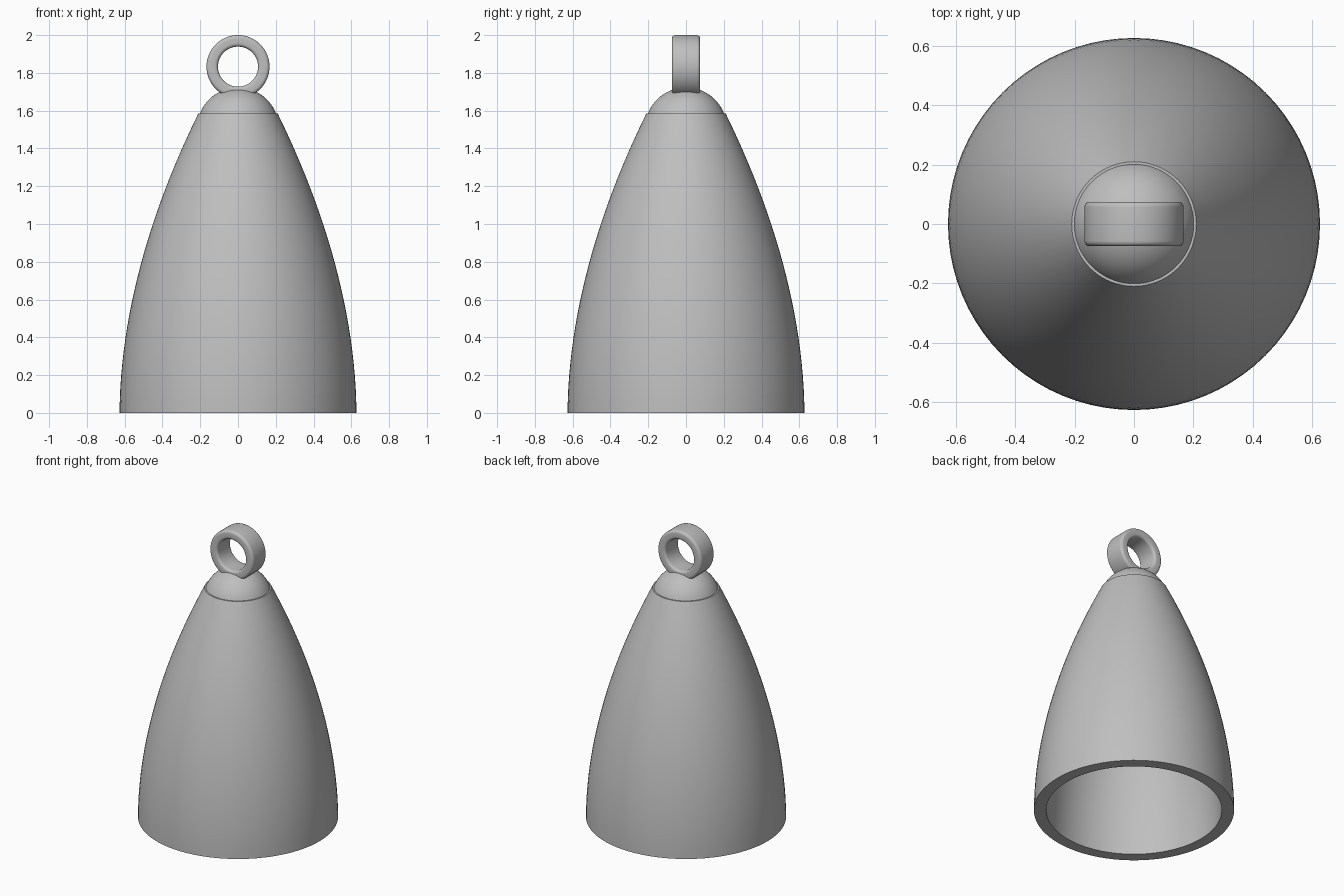
import bpy, bmesh, math
from mathutils import Matrix

cube = bpy.data.objects.get("Cube")
if cube:
    bpy.data.objects.remove(cube, do_unlink=True)

GREY = (0.52, 0.52, 0.52, 1.0)
grey = bpy.data.materials.new("plain grey")
grey.use_nodes = True
grey.diffuse_color = GREY
grey.node_tree.nodes["Principled BSDF"].inputs["Base Color"].default_value = GREY


def lathe(name, profile, segments, closed, transform=Matrix()):
    """Spin an (r, z) profile round the z axis, then place it."""
    bm = bmesh.new()
    verts = [bm.verts.new((r, 0, z)) for r, z in profile]
    pairs = list(zip(verts, verts[1:]))
    if closed:
        pairs.append((verts[-1], verts[0]))
    edges = [bm.edges.new(p) for p in pairs]
    bmesh.ops.spin(bm, geom=verts + edges, cent=(0, 0, 0), axis=(0, 0, 1),
                   angle=math.tau, steps=segments)
    bmesh.ops.remove_doubles(bm, verts=bm.verts, dist=0.0001)
    bm.transform(transform)
    bmesh.ops.recalc_face_normals(bm, faces=bm.faces)
    mesh = bpy.data.meshes.new(name)
    bm.to_mesh(mesh)
    bm.free()
    mesh.materials.append(grey)
    obj = bpy.data.objects.new(name, mesh)
    bpy.context.collection.objects.link(obj)
    bpy.ops.object.select_all(action='DESELECT')
    obj.select_set(True)
    bpy.context.view_layer.objects.active = obj
    bpy.ops.object.shade_smooth_by_angle(angle=math.radians(35))
    return obj


# Hollow bell body: a bowed outer wall with a parallel inner wall
TOP, STEPS, WALL = 1.585, 24, 0.077


def bow(z):
    return 0.627 - 0.417 * (z / TOP) ** 1.87


heights = [TOP * i / STEPS for i in range(STEPS + 1)]
outer = [(bow(z), z) for z in heights]
inner = [(bow(z) - WALL, z) for z in reversed(heights)]
lathe("bell_body", outer + inner, 80, True)

# Domed cap plugging the top of the body
R, CENTRE = 0.216, 1.507
dome = []
for i in range(15):
    a = math.radians(20 + 70 * i / 14)
    dome.append((R * math.cos(a), CENTRE + R * math.sin(a)))
dome[-1] = (0, CENTRE + R)
base_z = dome[0][1]
lathe("domed_cap", [(0, base_z - 0.06), (dome[0][0] - 0.04, base_z - 0.06)] + dome, 64, False)

# Hanging ring: a wide band with rounded edges, hole facing the front
IN, OUT, HALF, ROUND = 0.106, 0.167, 0.075, 0.018
band = []
corners = [(OUT, HALF, 0), (IN, HALF, 90), (IN, -HALF, 180), (OUT, -HALF, 270)]
for r, z, start in corners:
    cr = r - math.copysign(ROUND, r - (IN + OUT) / 2)
    cz = z - math.copysign(ROUND, z)
    for k in range(6):
        a = math.radians(start + 18 * k)
        band.append((cr + ROUND * math.cos(a), cz + ROUND * math.sin(a)))
lathe("hanging_ring", band, 64, True,
      Matrix.Translation((0, 0, 2 - OUT)) @ Matrix.Rotation(math.pi / 2, 4, 'X'))
